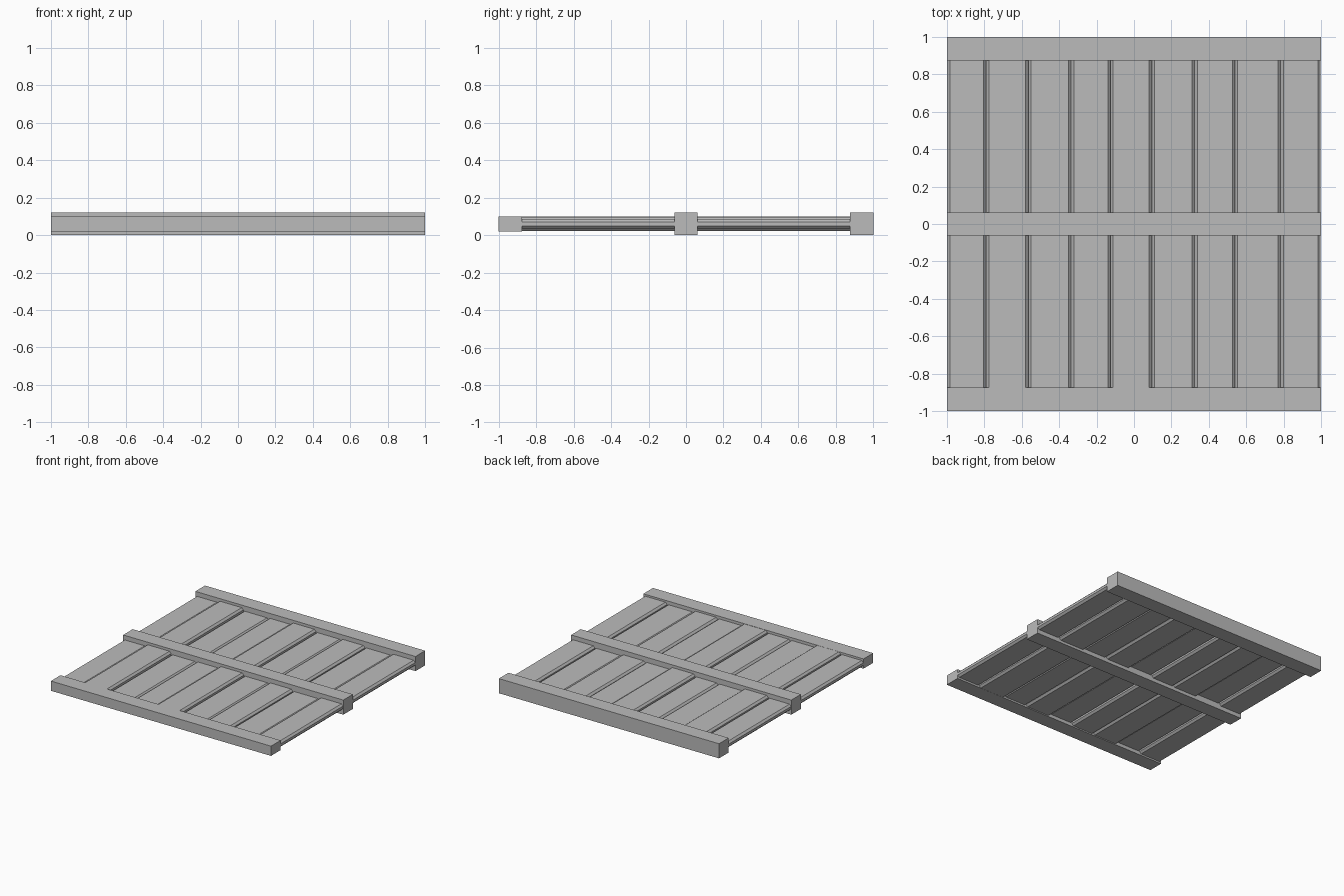
import bpy
import bmesh

if "Cube" in bpy.data.objects:
    bpy.data.objects.remove(bpy.data.objects["Cube"])

grey = bpy.data.materials.new("plain grey")
grey.use_nodes = True
colour = (0.5, 0.5, 0.5, 1)
grey.diffuse_color = colour
grey.node_tree.nodes["Principled BSDF"].inputs["Base Color"].default_value = colour


def extrude_profile(name, profile, axis, start, end):
    """Extrude a closed profile along x or y into a solid with flat faces."""
    bm = bmesh.new()

    def point(a, z, along):
        return (along, a, z) if axis == "x" else (a, along, z)

    cap = bm.faces.new([bm.verts.new(point(a, z, start)) for a, z in profile])
    grown = bmesh.ops.extrude_face_region(bm, geom=[cap], use_keep_orig=True)
    for v in grown["geom"]:
        if isinstance(v, bmesh.types.BMVert):
            v.co["xy".index(axis)] = end
    bmesh.ops.recalc_face_normals(bm, faces=bm.faces)
    mesh = bpy.data.meshes.new(name)
    bm.to_mesh(mesh)
    bm.free()
    mesh.materials.append(grey)
    obj = bpy.data.objects.new(name, mesh)
    bpy.context.collection.objects.link(obj)
    return obj


def beam(name, y0, y1, z0, z1):
    extrude_profile(name, [(y0, z0), (y1, z0), (y1, z1), (y0, z1)], "x", -1, 1)


def plank(name, x0, x1, top, thick=0.05, cut=0.015):
    """A board whose long edges are chamfered above and below."""
    low = top - thick
    profile = [(x0 + cut, low), (x1 - cut, low),
               (x1, low + cut), (x1, top - cut),
               (x1 - cut, top), (x0 + cut, top),
               (x0, top - cut), (x0, low + cut)]
    extrude_profile(name, profile, "y", -0.93, 0.93)


# Three cross beams
beam("front_beam", -1, -0.875, 0.02, 0.10)
beam("middle_beam", -0.062, 0.062, 0, 0.12)
beam("back_beam", 0.875, 1, 0, 0.12)

# Uneven row of boards running front to back
edges = [-0.998, -0.79, -0.565, -0.335, -0.125, 0.095, 0.325, 0.54, 0.785, 0.997]
tops = [0.083, 0.099, 0.077, 0.08, 0.098, 0.078, 0.084, 0.071, 0.085]
for i, top in enumerate(tops):
    plank(f"plank_{i + 1}", edges[i] - 0.001, edges[i + 1] + 0.001, top)
